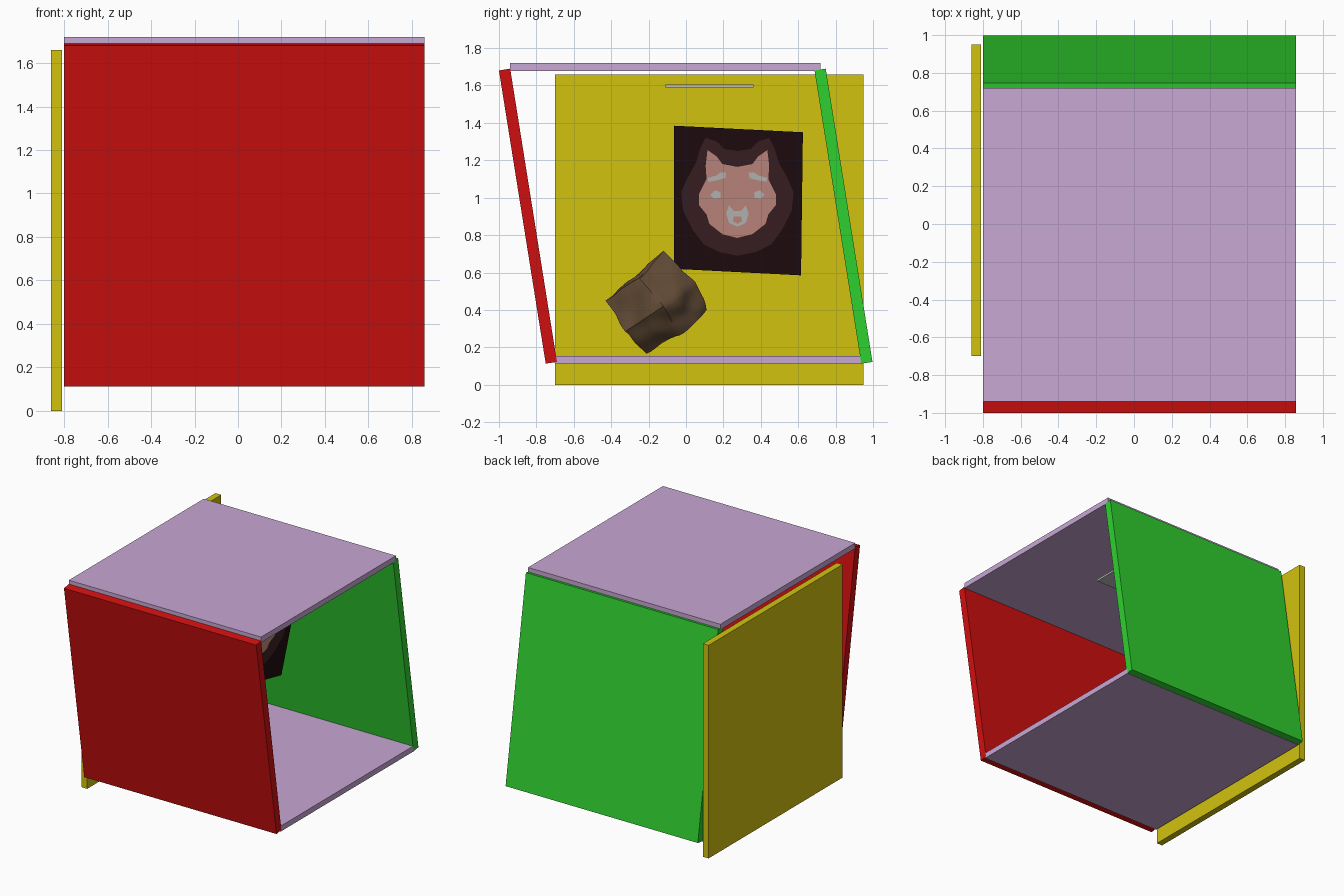
import bpy, bmesh, math
from mathutils import Vector, noise

cube = bpy.data.objects.get("Cube")
if cube:
    bpy.data.objects.remove(cube, do_unlink=True)


def material(name, hex_code):
    """Flat material from an sRGB hex colour, stored as linear values."""
    rgb = [int(hex_code[i:i + 2], 16) / 255 for i in (0, 2, 4)]
    colour = [c / 12.92 if c <= 0.04045 else ((c + 0.055) / 1.055) ** 2.4 for c in rgb] + [1]
    mat = bpy.data.materials.new(name)
    mat.use_nodes = True
    mat.diffuse_color = colour
    mat.node_tree.nodes["Principled BSDF"].inputs["Base Color"].default_value = colour
    return mat


red = material("red", "d00f0f")
green = material("green", "2fd030")
yellow = material("yellow", "d2c210")
lavender = material("lavender", "c8a8d4")
black_brown = material("black brown", "1f0d0f")
maroon = material("dark maroon", "3b2123")
pink = material("dusty pink", "c48d82")
grey = material("light grey", "bebebe")
rock_brown = material("rock brown", "614a35")


def finish(name, bm, mat):
    bmesh.ops.recalc_face_normals(bm, faces=bm.faces)
    mesh = bpy.data.meshes.new(name)
    bm.to_mesh(mesh)
    bm.free()
    mesh.materials.append(mat)
    obj = bpy.data.objects.new(name, mesh)
    bpy.context.collection.objects.link(obj)
    return obj


def prism(name, points, thickness, mat):
    """Solid made by pushing a flat 3D outline along x."""
    bm = bmesh.new()
    face = bm.faces.new([bm.verts.new(p) for p in points])
    top = bmesh.ops.extrude_face_region(bm, geom=[face], use_keep_orig=True)["geom"]
    verts = [v for v in top if isinstance(v, bmesh.types.BMVert)]
    bmesh.ops.translate(bm, verts=verts, vec=(thickness, 0, 0))
    return finish(name, bm, mat)


def slab(name, profile, mat, x0=-0.8, x1=0.857):
    return prism(name, [(x0, y, z) for y, z in profile], x1 - x0, mat)


def rect(y0, y1, z0, z1):
    return [(y0, z0), (y1, z0), (y1, z1), (y0, z1)]


# Room panels: two leaning walls, flat floor and roof, upright side wall
lean = [(-0.75, 0.113), (-0.69, 0.122), (-0.94, 1.69), (-1.0, 1.68)]
slab("front_wall", lean, red)
slab("back_wall", [(y + 1.687, z) for y, z in lean], green)
slab("floor_panel", rect(-0.7, 0.945, 0.112, 0.155), lavender)
slab("roof_panel", rect(-0.94, 0.72, 1.677, 1.72), lavender)
slab("side_wall", rect(-0.7, 0.95, 0, 1.66), yellow, -0.86, -0.81)

# Thin square plate hanging below the roof
slab("ceiling_plate", rect(-0.11, 0.36, 1.59, 1.605), grey, -0.205, 0.265)


# Tilted picture board with layered animal face
def on_board(y, z, layer):
    x = -0.086 + 0.19 * (z - 0.985) + 0.3 * (y - 0.28) + layer * 0.005
    return Vector((x, y, z))


def decal(name, outline, layer, mat):
    """Outline in hundredths of a unit, measured from the face centre."""
    points = [on_board(0.275 + u / 100, 1 + v / 100, layer) for u, v in outline]
    return prism(name, points, 0.005, mat)


def mirrored(half):
    return half + [(-u, v) for u, v in reversed(half) if u]


decal("picture_board", [(-34, 38.5), (35, 35), (34, -41.5), (-34, -38)], 0, black_brown)
decal("fur_ring", mirrored([
    (0, 25), (7, 26), (11, 30), (17, 32), (20, 26), (22, 19), (27, 10), (30, 3),
    (29, -7), (24, -17), (18, -25), (10, -29), (0, -31)]), 1, maroon)
decal("face_mask", mirrored([
    (0, 16.5), (8, 18), (11, 22), (16, 25.5), (17, 17), (16.5, 10), (20.5, 2),
    (20.5, -4), (16.5, -9), (15, -14), (8, -19.5), (0, -21.5)]), 2, pink)

brow = [(6, 13.5), (6.5, 10.5), (10, 9.5), (15.5, 8.5), (16, 10.5), (11, 12), (9, 13.5)]
cheek = [(9, 3), (12, 4), (14.5, 1.5), (12.5, -0.5), (9, 0)]
for side, sign in (("left", 1), ("right", -1)):
    decal(side + "_brow", [(sign * u, v) for u, v in brow], 3, grey)
    decal(side + "_cheek_mark", [(sign * u, v) for u, v in cheek], 3, grey)
decal("muzzle", mirrored([
    (0, -7), (2, -7), (4.5, -4), (6, -8.5), (4.5, -13.5), (0, -15.5)]), 3, grey)
decal("nose", mirrored([(0, -10), (2, -10), (2.5, -12.5), (0, -14)]), 4, pink)

# Rough rock: hull of a few corners, subdivided and roughened
corners = [
    (0.0, -0.12, 0.71), (0.02, 0.11, 0.4), (0.0, -0.21, 0.17), (0.0, -0.435, 0.45),
    (0.22, -0.12, 0.42), (-0.25, -0.16, 0.44), (0.06, 0.05, 0.55), (0.1, -0.33, 0.28),
    (0.1, -0.03, 0.26), (0.12, -0.25, 0.57), (-0.14, 0.0, 0.55), (-0.14, -0.28, 0.3)]
bm = bmesh.new()
for c in corners:
    bm.verts.new(c)
bmesh.ops.convex_hull(bm, input=bm.verts)
bmesh.ops.subdivide_edges(bm, edges=bm.edges[:], cuts=7, use_grid_fill=True)
bmesh.ops.recalc_face_normals(bm, faces=bm.faces)
bm.normal_update()
for v in bm.verts:
    v.co += v.normal * (0.022 * noise.noise(v.co * 9) - 0.002)
rock = finish("rock", bm, rock_brown)
bpy.ops.object.select_all(action="DESELECT")
rock.select_set(True)
bpy.context.view_layer.objects.active = rock
bpy.ops.object.shade_smooth_by_angle(angle=math.radians(40))
